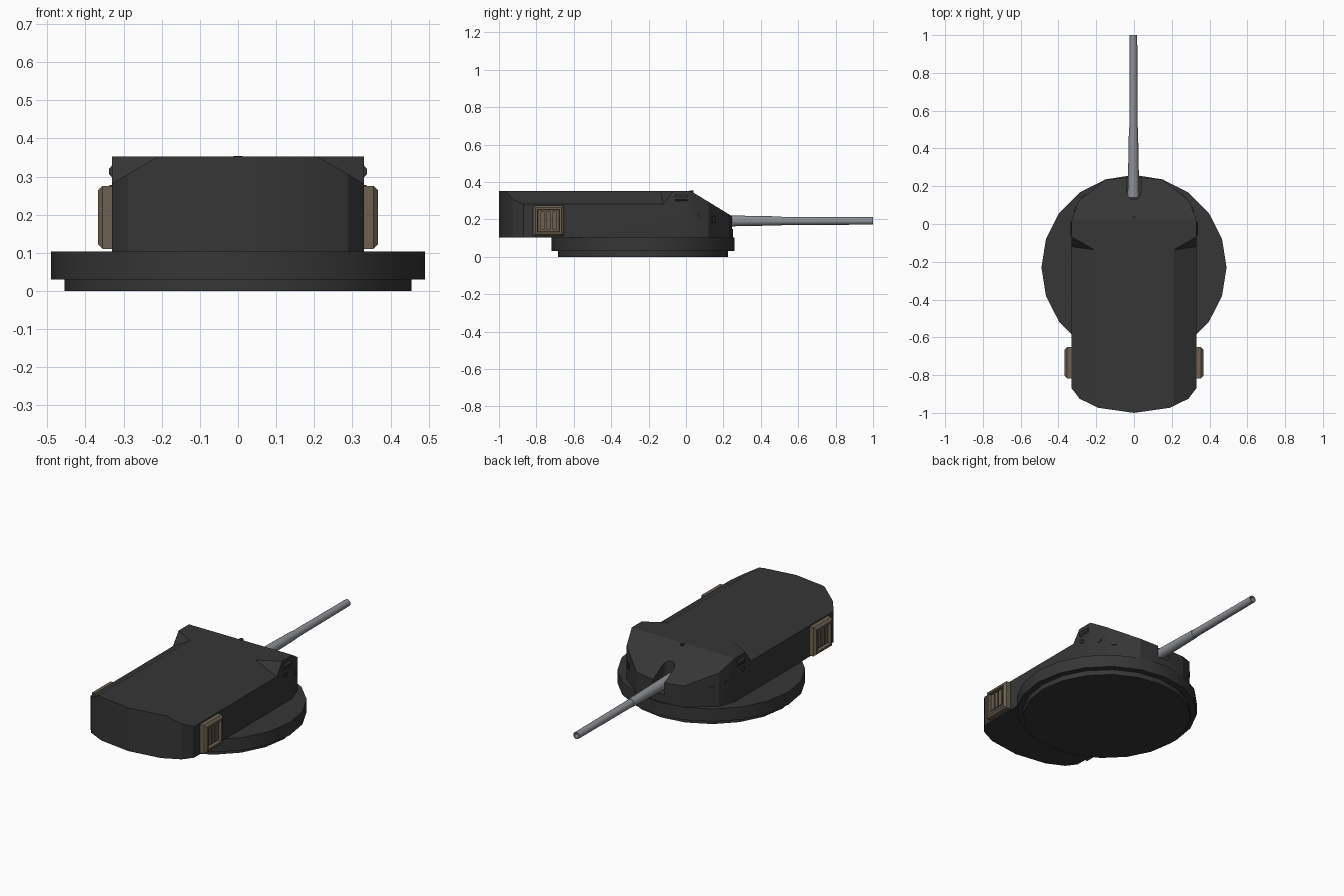
import bpy, bmesh, math
from mathutils import Vector, Matrix

cube = bpy.data.objects.get("Cube")
if cube:
    bpy.data.objects.remove(cube, do_unlink=True)


def material(name, color):
    m = bpy.data.materials.new(name)
    m.use_nodes = True
    m.diffuse_color = (*color, 1)
    m.node_tree.nodes["Principled BSDF"].inputs["Base Color"].default_value = (*color, 1)
    return m


ARMOUR = material("dark armour", (0.037, 0.037, 0.037))
STEEL = material("gun steel", (0.27, 0.28, 0.3))
TAN = material("tan stowage", (0.15, 0.12, 0.082))


def finish(name, bm, mat, smooth=True):
    bmesh.ops.recalc_face_normals(bm, faces=bm.faces)
    mesh = bpy.data.meshes.new(name)
    bm.to_mesh(mesh)
    bm.free()
    ob = bpy.data.objects.new(name, mesh)
    bpy.context.collection.objects.link(ob)
    mesh.materials.append(mat)
    if smooth:
        shade(ob)
    return ob


def select(ob):
    bpy.ops.object.select_all(action="DESELECT")
    ob.select_set(True)
    bpy.context.view_layer.objects.active = ob


def shade(ob):
    select(ob)
    bpy.ops.object.shade_smooth_by_angle(angle=math.radians(25))


def lathe(name, profile, sides, origin, axis, mat):
    """Revolve (radius, height) points around an axis, capping both ends."""
    bm = bmesh.new()
    rings = []
    for r, h in profile:
        angles = [2 * math.pi * i / sides for i in range(sides)]
        rings.append([bm.verts.new((r * math.cos(a), r * math.sin(a), h)) for a in angles])
    for low, high in zip(rings, rings[1:]):
        for i in range(sides):
            j = (i + 1) % sides
            bm.faces.new((low[i], low[j], high[j], high[i]))
    bm.faces.new(rings[0])
    bm.faces.new(rings[-1])
    turn = Vector((0, 0, 1)).rotation_difference(Vector(axis)).to_matrix().to_4x4()
    bm.transform(Matrix.Translation(origin) @ turn)
    return finish(name, bm, mat)


def hull(name, points, mat):
    bm = bmesh.new()
    for p in points:
        bm.verts.new(p)
    bmesh.ops.convex_hull(bm, input=bm.verts)
    bmesh.ops.dissolve_limit(bm, angle_limit=0.01, verts=bm.verts, edges=bm.edges)
    return finish(name, bm, mat, smooth=False)


def cut(target, cutter):
    mod = target.modifiers.new("cut", "BOOLEAN")
    mod.operation = "DIFFERENCE"
    mod.solver = "EXACT"
    mod.object = cutter
    select(target)
    bpy.ops.object.modifier_apply(modifier=mod.name)
    bpy.data.objects.remove(cutter, do_unlink=True)


# Turret ring: wide upper disc over a narrower base
lathe("turret_ring", [(0.455, 0), (0.455, 0.03), (0.49, 0.03), (0.49, 0.103)],
      20, (0, -0.23, 0), (0, 0, 1), ARMOUR)

# Turret body: plan outline extruded up, then sliced by the sloping gun face
half = [(0.19, -0.973), (0.288, -0.925), (0.33, -0.87), (0.33, 0.02), (0.294, 0.12), (0.15, 0.235)]
outline = [(0, -1)] + half + [(0, 0.25)] + [(-x, y) for x, y in reversed(half)]
bm = bmesh.new()
floor = bm.faces.new([bm.verts.new((x, y, 0.103)) for x, y in outline])
up = bmesh.ops.extrude_face_region(bm, geom=[floor])["geom"]
bmesh.ops.translate(bm, vec=(0, 0, 0.249), verts=[g for g in up if isinstance(g, bmesh.types.BMVert)])
geom = bm.verts[:] + bm.edges[:] + bm.faces[:]
sliced = bmesh.ops.bisect_plane(bm, geom=geom, plane_co=(0, 0.025, 0.352),
                                plane_no=(0, 0.137, 0.225), clear_outer=True)
rim = [g for g in sliced["geom_cut"] if isinstance(g, bmesh.types.BMEdge)]
bmesh.ops.contextual_create(bm, geom=rim)
body = finish("turret_body", bm, ARMOUR, smooth=False)

# Roof chamfers along both sides, ending in a slanted triangular step
for s in (1, -1):
    a, b, c = Vector((0.33, -0.12, 0.282)), Vector((0.33, -0.068, 0.352)), Vector((0.21, -0.137, 0.352))
    tri = [a + (a - c) * 0.5, b + (b - (a + c) / 2), c + (c - a) * 0.5]
    points = [(s * p.x, y, p.z) for p in tri for y in (p.y, -1.2)]
    cut(body, hull("chamfer_cutter", points, ARMOUR))

# Slot for the gun, round at its inner end
arc = [(0.036 * math.cos(math.pi * i / 8), 0.165 - 0.036 * math.sin(math.pi * i / 8)) for i in range(9)]
slot = arc + [(-0.036, 0.4), (0.036, 0.4)]
cut(body, hull("slot_cutter", [(x, y, z) for x, y in slot for z in (0.15, 0.5)], ARMOUR))
shade(body)

# Gun: tapered sleeve and thinner tube with an open muzzle
AXIS = (0, 1, 0)
lathe("gun_sleeve", [(0.031, 0), (0.029, 0.1), (0.024, 0.37)], 16, (-0.003, 0.14, 0.192), AXIS, STEEL)
lathe("gun_barrel", [(0.022, 0), (0.02, 0.5), (0.014, 0.5), (0.014, 0.42)], 16,
      (-0.003, 0.5, 0.192), AXIS, STEEL)

# Small sight on the gun face
lathe("roof_sight", [(0.012, 0), (0.012, 0.025)], 10, (0, 0.03, 0.329), (0, 0, 1), ARMOUR)

for s, side in ((1, "left"), (-1, "right")):
    # Vision block, bolts and front plate on the cheek
    profile = [(0.325, 0.336), (0.338, 0.32), (0.338, 0.306), (0.325, 0.293)]
    hull(side + "_vision_block", [(s * x, y, z) for x, z in profile for y in (-0.06, 0.008)], ARMOUR)
    for n, (x, y, z) in enumerate([(0.328, -0.045, 0.265), (0.306, 0.075, 0.225)]):
        lathe(f"{side}_cheek_bolt_{n + 1}", [(0.013, 0), (0.013, 0.009)], 10,
              (s * x, y, z), (s, 0.3 * n, 0), ARMOUR)
    out, along = Vector((0.62, 0.78, 0)), Vector((0.78, -0.62, 0))
    mid = Vector((0.262, 0.145, 0.2))
    corners = [mid + out * d + along * w + Vector((0, 0, h))
               for d in (-0.005, 0.007) for w in (-0.015, 0.015) for h in (-0.018, 0.018)]
    hull(side + "_cheek_plate", [(s * p.x, p.y, p.z) for p in corners], ARMOUR)

    # Stowage box: bevelled frame with a recessed panel
    bm = bmesh.new()
    bmesh.ops.create_cube(bm, size=1)
    bm.transform(Matrix.Translation((s * 0.346, -0.735, 0.193)) @ Matrix.Diagonal((0.042, 0.165, 0.165, 1)))
    bm.normal_update()
    face = max(bm.faces, key=lambda f: f.normal.x * s)
    bmesh.ops.bevel(bm, geom=face.edges[:], offset=0.012, segments=1, affect="EDGES")
    bm.normal_update()
    face = max(bm.faces, key=lambda f: f.normal.x * s)
    bmesh.ops.inset_region(bm, faces=[face], thickness=0.016)
    bmesh.ops.inset_region(bm, faces=[face], thickness=0.003, depth=-0.018)
    finish(side + "_stowage_box", bm, TAN, smooth=False)

    # Upright slats inside the frame
    for n in range(3):
        y = -0.735 + 0.032 * (n - 1)
        hull(f"{side}_stowage_slat_{n + 1}",
             [(s * x, y + w, 0.193 + h) for x in (0.345, 0.36) for w in (-0.011, 0.011)
              for h in (-0.048, 0.048)], TAN)
